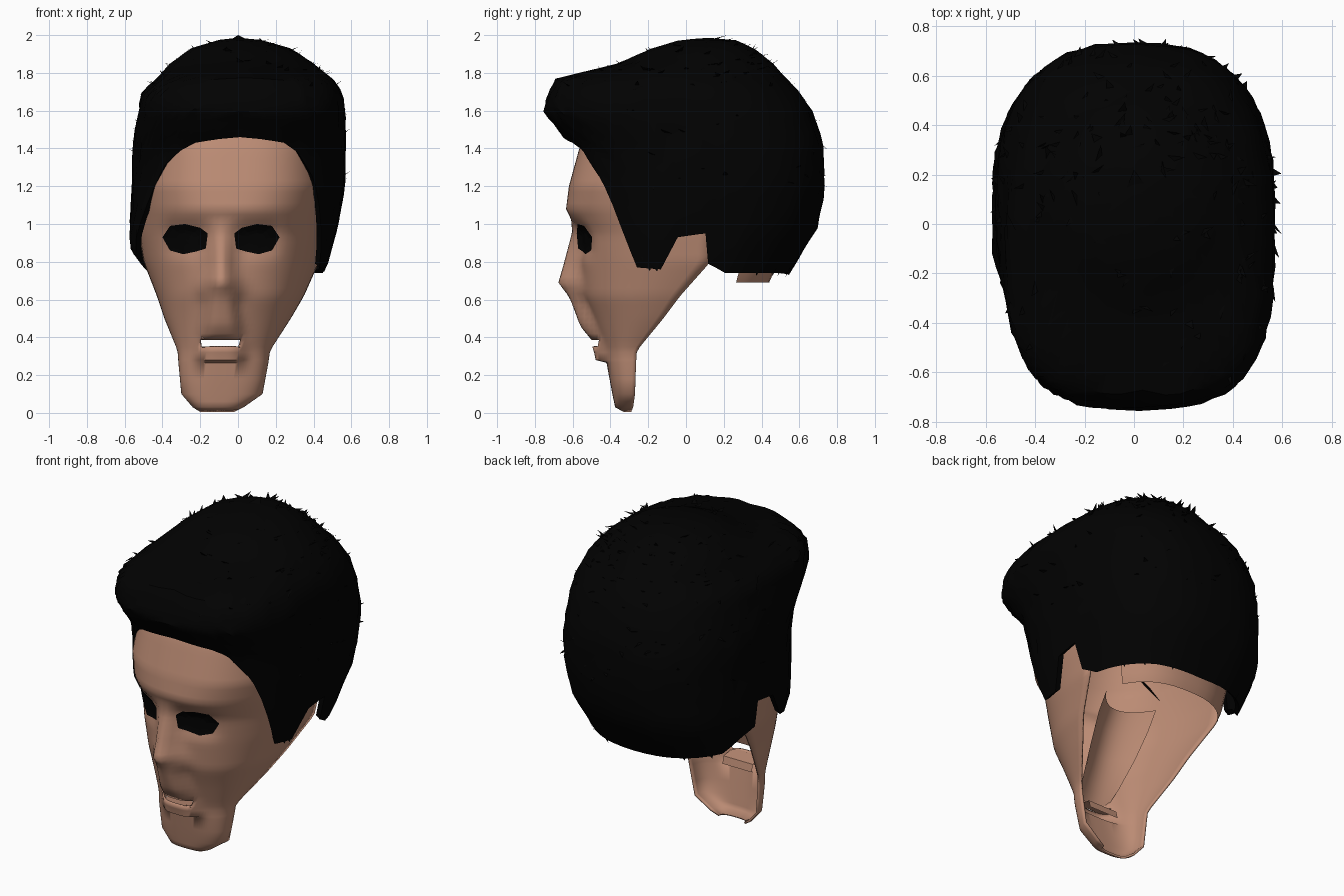
import bpy, bmesh, math, random
from mathutils import Vector

if "Cube" in bpy.data.objects:
    bpy.data.objects.remove(bpy.data.objects["Cube"])

random.seed(4)
AXIS = -0.09                      # the face is turned slightly, its middle lies left of x = 0


def material(name, rgb):
    m = bpy.data.materials.new(name)
    m.diffuse_color = (*rgb, 1)
    m.use_nodes = True
    m.node_tree.nodes["Principled BSDF"].inputs["Base Color"].default_value = m.diffuse_color
    return m


SKIN = material("skin", (0.50, 0.26, 0.175))
BLACK = material("black_hair", (0.0005, 0.0005, 0.0005))


def lerp(table, t):
    """Interpolate rows (key, values...) at key t."""
    if t <= table[0][0]:
        return table[0][1:]
    for a, b in zip(table, table[1:]):
        if t <= b[0]:
            k = (t - a[0]) / (b[0] - a[0])
            return [p + (q - p) * k for p, q in zip(a[1:], b[1:])]
    return table[-1][1:]


def make(name, bm, mat, angle=None):
    me = bpy.data.meshes.new(name)
    bm.to_mesh(me)
    bm.free()
    ob = bpy.data.objects.new(name, me)
    bpy.context.collection.objects.link(ob)
    me.materials.append(mat)
    if angle:
        bpy.ops.object.select_all(action='DESELECT')
        ob.select_set(True)
        bpy.context.view_layer.objects.active = ob
        bpy.ops.object.shade_smooth_by_angle(angle=math.radians(angle))
    return ob


def grid(rows, closed=False, skip=lambda c: False, cap=False):
    """Join rows of points with quads."""
    bm = bmesh.new()
    vs = [[bm.verts.new(p) for p in r] for r in rows]
    n = len(rows[0])
    for a, b in zip(vs, vs[1:]):
        for i in range(n if closed else n - 1):
            j = (i + 1) % n
            quad = (a[i], a[j], b[j], b[i])
            if not skip(sum((v.co for v in quad), Vector()) / 4):
                bm.faces.new(quad)
    if cap:
        bm.faces.new(vs[-1])
    return bm


# Face: z, left x, right x, front y, back y, roundness
FACE = [(0.005, -.20, -.02, -.33, -.29, 2.8), (0.03, -.24, .03, -.375, -.28, 2.8),
        (0.10, -.30, .13, -.39, -.27, 2.8), (0.26, -.315, .16, -.42, -.265, 2.6),
        (0.33, -.32, .17, -.43, -.26, 2.4), (0.50, -.39, .28, -.49, -.12, 2.3), (0.62, -.43, .35, -.535, -.03, 2.3),
        (0.80, -.50, .43, -.555, .13, 2.3), (0.95, -.525, .46, -.57, .14, 2.3), (1.08, -.525, .475, -.635, .14, 2.4),
        (1.2, -.52, .485, -.62, .14, 2.7), (1.4, -.49, .47, -.565, .14, 2.8), (1.56, -.43, .42, -.50, .14, 2.8)]
# Bumps along the middle: z, nose, nose width, mouth, mouth width
BUMP = [(0.265, 0, .06, 0, .12), (0.28, 0, .06, .055, .12), (0.345, 0, .06, .06, .12), (0.385, 0, .06, .05, .11),
        (0.46, 0, .06, .085, .10), (0.58, 0, .08, .085, .08), (0.62, .05, .09, .04, .08), (0.65, .11, .09, .0, .1),
        (0.69, .135, .085, 0, .1), (0.78, .10, .065, 0, .1), (0.93, .045, .055, 0, .1), (1.03, 0, .06, 0, .1)]


def face_point(u, z):
    xl, xr, yf, yb, n = lerp(FACE, z)
    x = (xl + xr) / 2 + u * (xr - xl) / 2
    y = yb + (yf - yb) * max(0, 1 - abs(u) ** n) ** (1 / n)
    nose, nw, lip, lw = lerp(BUMP, z)
    dx = abs(x - AXIS)
    y -= nose * math.exp(-(dx / nw) ** 2) + lip * math.exp(-(dx / lw) ** 4)
    y += 0.025 * math.exp(-((dx - .19) / .11) ** 4 - ((z - .92) / .09) ** 4)   # eye sockets
    return Vector((x, y, z))


def on_face(x, z):
    xl, xr = lerp(FACE, z)[:2]
    return face_point((2 * x - xl - xr) / (xr - xl), z)


# The mouth is an open slit
zs = [.005, .03, .06, .1, .18, .265, .28, .32, .35, .385] + [.42 + .03 * i for i in range(39)]
us = [math.sin(math.pi / 2 * (i / 24 - 1)) for i in range(49)]
bm = grid([[face_point(u, z) for u in us] for z in zs],
          skip=lambda c: abs(c.x - AXIS) < .11 and .35 < c.z < .385)
face = make("face", bm, SKIN, 60)
solid = face.modifiers.new("thickness", 'SOLIDIFY')
solid.thickness, solid.offset = 0.012, -1

# Palate: hollow skin flap rising from the upper lip into the head
PALATE = [(.39, -.475, .10, 0), (.50, -.39, .13, .05), (.65, -.29, .16, .10), (.80, -.20, .18, .13), (.91, -.13, .18, .14)]
make("palate", grid([[(AXIS + w * k / 6, y - d * (1 - (k / 6) ** 2), z) for k in range(-6, 7)]
                     for z, y, w, d in PALATE]), SKIN, 40)
# Small shelf behind the lower lip
make("lower_lip_shelf", grid([[(AXIS + w * k / 4, y, z) for k in range(-4, 5)]
                              for z, y, w in ((.348, -.475, .10), (.335, -.38, .10), (.29, -.37, .10))]), SKIN)

# Black eye openings as thin plates on the outside and the inside of the sockets
EYE = [(-.31, .93), (-.27, .99), (-.19, 1.0), (-.11, .98), (-.07, .95), (-.08, .87), (-.13, .855),
       (-.20, .84), (-.27, .86)]
for side, label in ((1, "left"), (-1, "right")):
    for off, where in ((-.007, "_eye"), (.026, "_eye_inside")):
        rings = [[on_face(AXIS + side * (-.19 + (x + .19) * k), .92 + (z - .92) * k) + Vector((0, off, 0))
                  for x, z in EYE] for k in (1, .8, .6, .4, .2, .01)]
        make(label + where, grid(rings, True), BLACK)

# Hair: z, left x, right x, front y, back y, front corner power, back corner power
HAIR = [(0.70, -.51, .45, -.50, .53, .8, .8), (0.76, -.54, .47, -.52, .56, .8, .8),
        (0.9, -.58, .51, -.55, .65, .8, .8), (1.0, -.575, .53, -.56, .705, .8, .8),
        (1.2, -.56, .565, -.57, .735, .8, .8), (1.4, -.555, .57, -.60, .73, .76, .8),
        (1.47, -.55, .57, -.66, .71, .72, .8), (1.6, -.525, .57, -.755, .665, .66, .82),
        (1.7, -.51, .55, -.725, .60, .63, .85), (1.77, -.43, .50, -.69, .53, .72, .9),
        (1.85, -.36, .40, -.36, .46, 1, .95), (1.93, -.25, .28, -.18, .36, 1, 1),
        (1.975, -.1, .12, -.03, .26, 1, 1), (1.985, -.01, .01, .11, .13, 1, 1)]
# Hairline: angle away from the front, height; the left side sits further back and higher
RIM = [(0, 1.46), (18, 1.43), (27, 1.38), (39, 1.25), (48, 1.10), (64, .77), (78, .76), (84, .93), (92, .95),
       (96, .79), (106, .74), (150, .74), (180, .73)]
RIM_LEFT = [(0, 1.46), (18, 1.43), (27, 1.39), (39, 1.31), (48, 1.20), (64, .95), (72, .83), (78, .84), (84, 1.0),
            (92, 1.02), (96, .87), (106, .83), (120, .75), (180, .73)]


def hair_point(deg, z, k=1.0):
    xl, xr, yf, yb, pf, pb = lerp(HAIR, z)
    s, c = math.sin(math.radians(deg)), math.cos(math.radians(deg))
    e = pf if c > 0 else pb
    p = lambda v, w: math.copysign(abs(v) ** w, v)
    return Vector(((xl + xr) / 2 + k * p(s, e) * (xr - xl) / 2, (yf + yb) / 2 - k * p(c, e) * (yb - yf) / 2, z))


def rim(a):
    return lerp(RIM if a >= 0 else RIM_LEFT, abs(a))[0]


half = sorted(set(range(0, 181, 6)) | {r[0] for r in RIM})
angles = half + [-a for a in reversed(half) if 0 < a < 180]
rows = [[hair_point(a, rim(a) + .02, .94) for a in angles]]
for k in range(23):
    s = 1 - (1 - k / 22) ** 1.5
    rows.append([hair_point(a, rim(a) + (1.985 - rim(a)) * s,
                            1 + random.uniform(-.008, .008) if 0 < k < 22 else 1) for a in angles])
make("hair", grid(rows, True, cap=True), BLACK, 35)

# Loose tufts on the crown, the back and the fringe
bm = bmesh.new()
for i in range(260):
    a = random.uniform(-180, 180) if i < 90 else random.uniform(70, 290)
    z = random.uniform(1.72, 1.97) if i < 200 else random.uniform(1.2, 1.75)
    if z < rim((a + 180) % 360 - 180) + .15:
        continue
    base = hair_point(a, z, .985)
    out = (hair_point(a, z, 1.1) - hair_point(a, z, .9)).normalized()
    across = Vector((-out.y, out.x, 0))
    side = across * random.uniform(.01, .022)
    tip = base + out * random.uniform(.015, .045) + across * random.uniform(-.05, .05)
    tip.z = min(tip.z + random.uniform(-.04, .03), 2.0)
    tip.y = max(-.76, min(.75, tip.y))
    bm.faces.new([bm.verts.new(p) for p in (base - side, base + side, tip)])
# One upright tuft at the very top
bm.faces.new([bm.verts.new(p) for p in ((-.04, .12, 1.975), (.05, .15, 1.975), (0, .22, 2.0))])
# Pointed locks hanging from the sides and the nape
for a in (70, 74, 125, 140, -130, -150, 160):
    p, q = hair_point(a - 4, rim(a) + .06, 1), hair_point(a + 4, rim(a) + .06, 1)
    tip = hair_point(a + 2, rim(a), 1.0) - Vector((0, 0, .015))
    bm.faces.new([bm.verts.new(v) for v in (p, q, tip)])
make("hair_tufts", bm, BLACK)

# Nape: strip of skin inside the hair at the back of the neck
make("nape", grid([[hair_point(a, .80, k) + Vector((0, 0, z - .80)) for a in range(120, 241, 8)]
                   for z, k in ((.69, .74), (.74, .78), (.95, .86))]), SKIN, 40)
